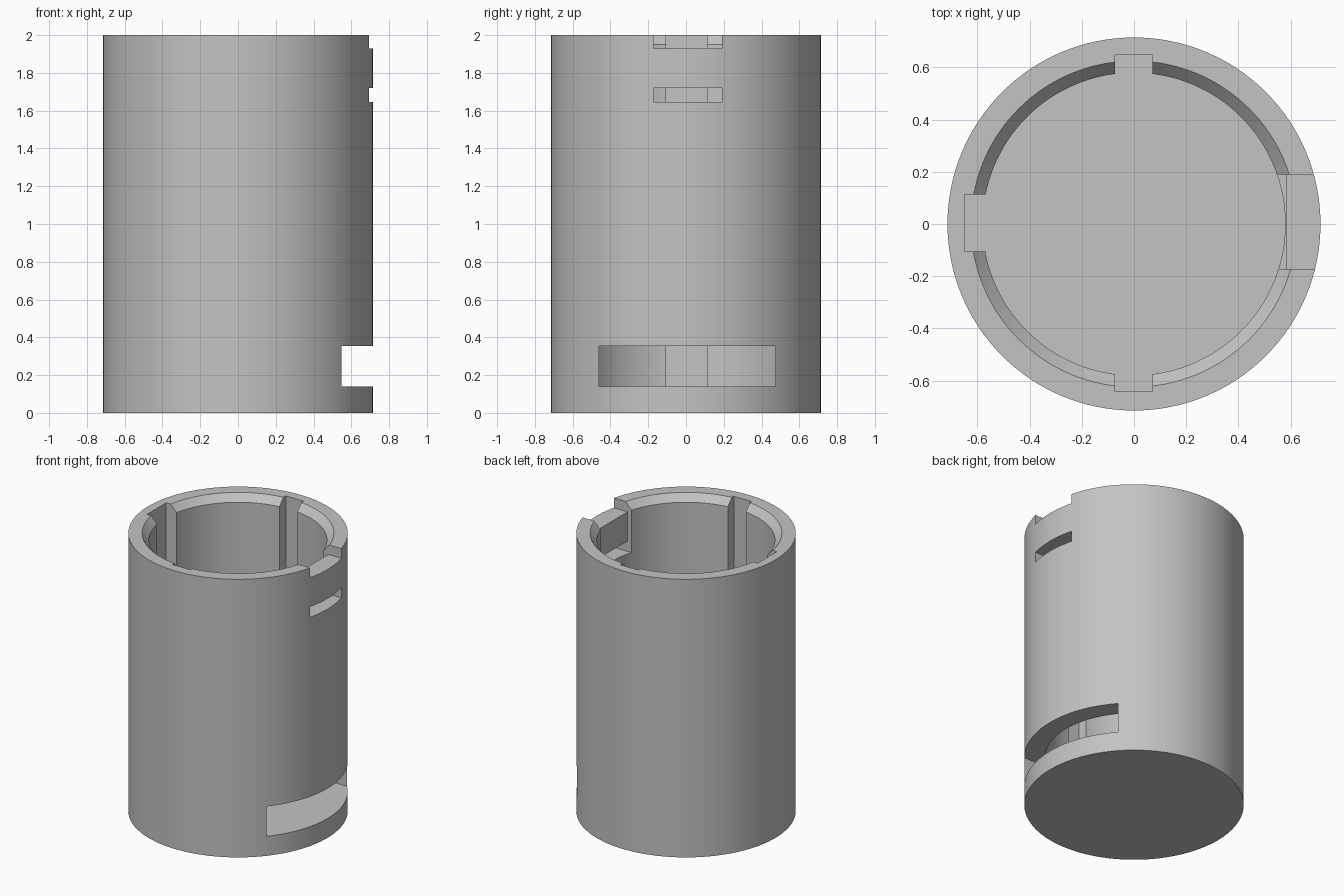
import bpy, bmesh, math

if "Cube" in bpy.data.objects:
    bpy.data.objects.remove(bpy.data.objects["Cube"])

SEG = 128
FLOOR = 0.14          # top of the solid base
TOP = 2.0

grey = bpy.data.materials.new("plain_grey")
grey.diffuse_color = (0.55, 0.55, 0.55, 1)
grey.use_nodes = True
grey.node_tree.nodes["Principled BSDF"].inputs["Base Color"].default_value = grey.diffuse_color


def finish(name, bm):
    bmesh.ops.recalc_face_normals(bm, faces=bm.faces)
    me = bpy.data.meshes.new(name)
    bm.to_mesh(me)
    bm.free()
    me.materials.append(grey)
    ob = bpy.data.objects.new(name, me)
    bpy.context.collection.objects.link(ob)
    return ob


def turned(name, profile):
    """Closed round solid from (radius, height) points, bottom to top."""
    bm = bmesh.new()
    rings = []
    for r, z in profile:
        rings.append([bm.verts.new((r * math.cos(2 * math.pi * i / SEG),
                                    r * math.sin(2 * math.pi * i / SEG), z))
                      for i in range(SEG)])
    for a, b in zip(rings, rings[1:]):
        for i in range(SEG):
            j = (i + 1) % SEG
            bm.faces.new((a[i], a[j], b[j], b[i]))
    bm.faces.new(rings[0][::-1])
    bm.faces.new(rings[-1])
    return finish(name, bm)


def box(name, x, y, z):
    bm = bmesh.new()
    bmesh.ops.create_cube(bm, size=1)
    for v in bm.verts:
        v.co = [lo + (c + 0.5) * (hi - lo) for c, (lo, hi) in zip(v.co, (x, y, z))]
    return finish(name, bm)


# outer body
body = turned("cup_body", [(0.715, 0), (0.715, TOP)])

cutters = [
    # round cavity with a bevelled rim
    turned("cavity", [(0.58, FLOOR), (0.58, 1.95), (0.625, TOP), (0.625, 2.1)]),
    # inner keyway grooves
    box("left_groove", (-0.65, -0.3), (-0.105, 0.113), (FLOOR, 2.2)),
    box("back_groove", (-0.073, 0.07), (0.3, 0.647), (FLOOR, 2.2)),
    box("front_groove", (-0.073, 0.07), (-0.643, -0.3), (FLOOR, 2.2)),
    # shallow pocket behind the rim notch and window
    box("right_pocket", (0.3, 0.585), (-0.172, 0.19), (1.645, 2.2)),
    # openings through the right wall
    box("rim_notch", (0.3, 0.9), (-0.172, 0.19), (1.93, 2.2)),
    box("upper_window", (0.3, 0.9), (-0.172, 0.19), (1.645, 1.72)),
    box("lower_slot", (0.2, 0.9), (-0.46, 0.475), (FLOOR, 0.355)),
]

bpy.context.view_layer.objects.active = body
body.select_set(True)
for c in cutters:
    c.hide_render = True
    m = body.modifiers.new(c.name, 'BOOLEAN')
    m.operation = 'DIFFERENCE'
    m.solver = 'EXACT'
    m.object = c
    bpy.ops.object.modifier_apply(modifier=m.name)
for c in cutters:
    bpy.data.objects.remove(c)

bpy.ops.object.shade_smooth_by_angle(angle=math.radians(30))
